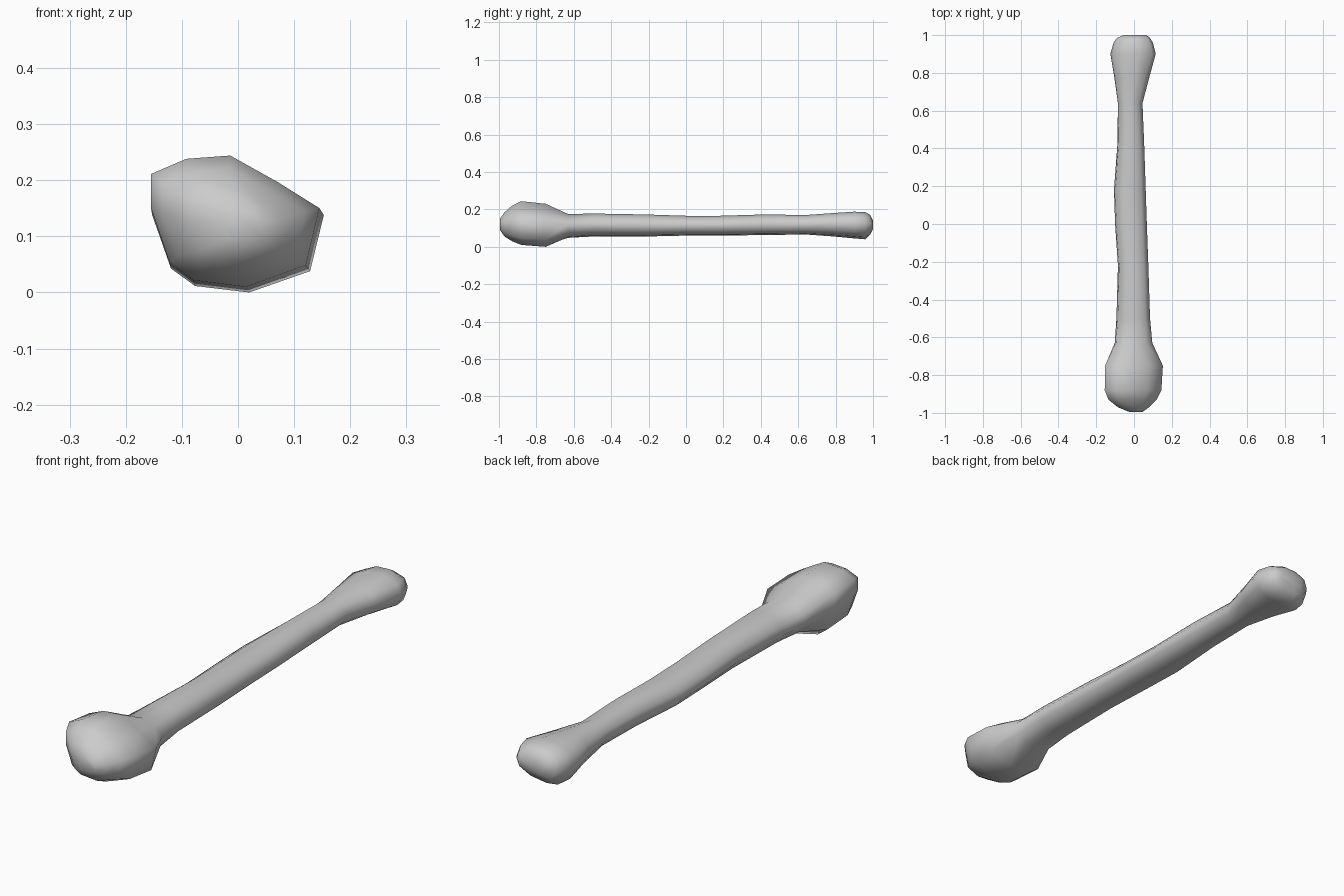
import bpy, bmesh, math

if "Cube" in bpy.data.objects:
    bpy.data.objects.remove(bpy.data.objects["Cube"])

# Normalised cross-sections, ten sides each, seen from the front
HEAD = [(1, .2), (.5, .6), (-.06, 1), (-.58, .95), (-1, .72),
        (-1, .2), (-.78, -.63), (-.5, -.9), (.13, -1), (.84, -.67)]
SHAFT = [(math.cos(math.radians(10 + 36 * i)), math.sin(math.radians(10 + 36 * i)))
         for i in range(10)]
FOOT = [(1, .1), (.85, .7), (.25, 1), (-.35, .95), (-.85, .6),
        (-1, -.1), (-.8, -.9), (-.3, -1), (.4, -.85), (.85, -.5)]

# y, x min, x max, z min, z max, end profile, its weight against the round shaft
SECTIONS = [
    (-.995, -.025, .045, .09, .15, HEAD, .5),
    (-.97, -.085, .08, .055, .185, HEAD, .8),
    (-.93, -.135, .12, .03, .22, HEAD, 1),
    (-.88, -.155, .145, .01, .244, HEAD, 1),
    (-.75, -.153, .153, 0, .23, HEAD, 1),
    (-.63, -.102, .097, .048, .175, HEAD, .2),
    (-.5, -.093, .085, .055, .178, SHAFT, 0),
    (-.22, -.085, .076, .055, .173, SHAFT, 0),
    (0, -.1, .068, .06, .166, SHAFT, 0),
    (.18, -.106, .062, .06, .166, SHAFT, 0),
    (.42, -.088, .054, .063, .173, SHAFT, 0),
    (.64, -.085, .045, .066, .17, SHAFT, 0),
    (.78, -.105, .082, .056, .18, FOOT, .5),
    (.9, -.125, .115, .045, .188, FOOT, 1),
    (.96, -.108, .1, .04, .185, FOOT, 1),
    (.985, -.09, .085, .065, .17, FOOT, .9),
    (1, -.055, .065, .095, .14, FOOT, .7),
]


def fit(values, low, high):
    a, b = min(values), max(values)
    return [low + (v - a) / (b - a) * (high - low) for v in values]


# Long bone: loft through the sections, then close both ends
bm = bmesh.new()
rings = []
for y, x0, x1, z0, z1, profile, w in SECTIONS:
    pts = [(s[0] * (1 - w) + p[0] * w, s[1] * (1 - w) + p[1] * w)
           for s, p in zip(SHAFT, profile)]
    xs = fit([p[0] for p in pts], x0, x1)
    zs = fit([p[1] for p in pts], z0, z1)
    rings.append([bm.verts.new((x, y, z)) for x, z in zip(xs, zs)])
for a, b in zip(rings, rings[1:]):
    for i in range(10):
        j = (i + 1) % 10
        bm.faces.new((a[i], a[j], b[j], b[i]))
bm.faces.new(rings[0])
bm.faces.new(rings[-1])
bmesh.ops.recalc_face_normals(bm, faces=bm.faces)
for f in bm.faces:
    f.smooth = True
mesh = bpy.data.meshes.new("bone")
bm.to_mesh(mesh)
bm.free()
bone = bpy.data.objects.new("bone", mesh)
bpy.context.collection.objects.link(bone)
